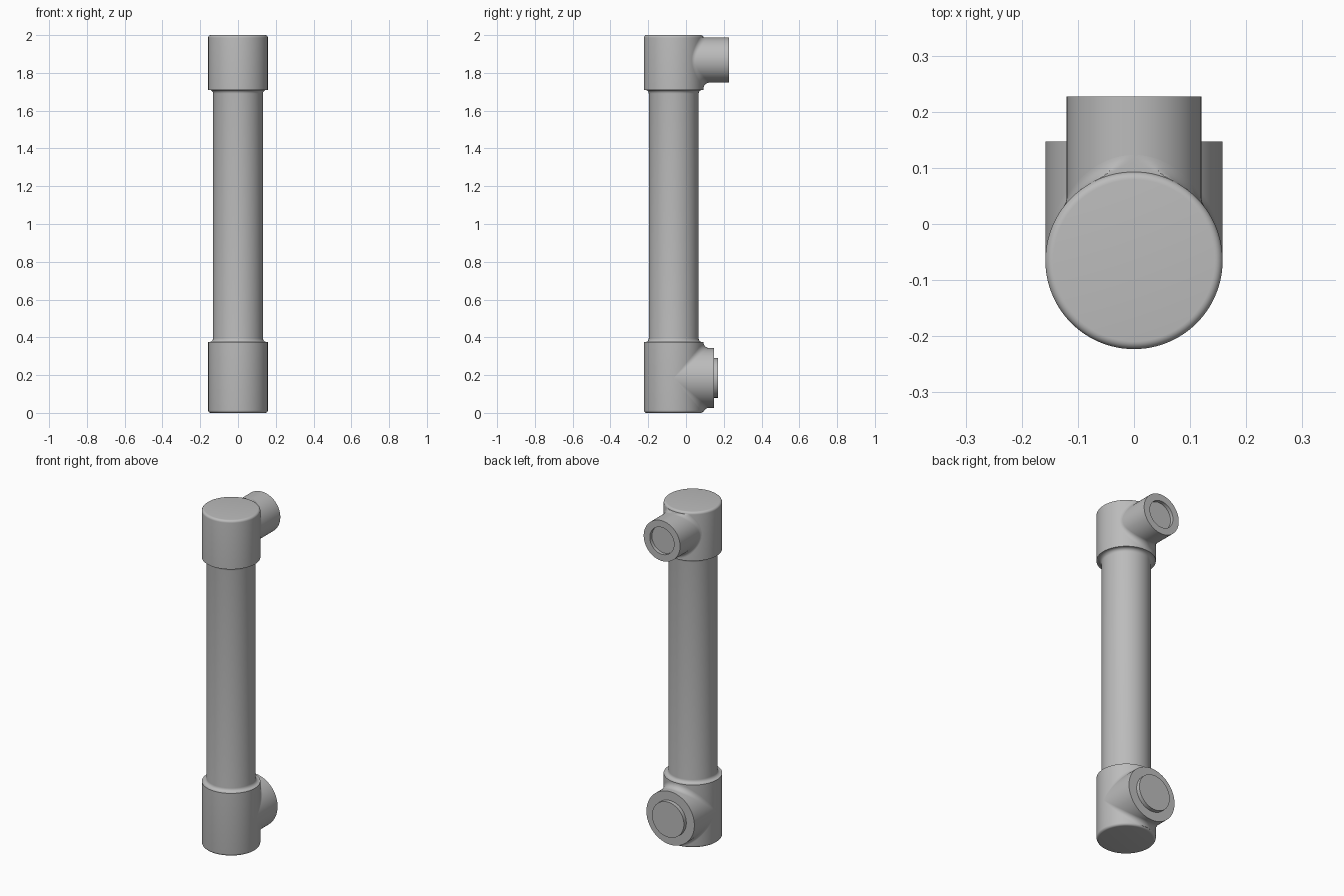
import bpy, bmesh
from math import sin, cos, pi, sqrt
from mathutils import Vector, Matrix

cube = bpy.data.objects.get("Cube")
if cube:
    bpy.data.objects.remove(cube)

AXIS_Y = -0.065          # vertical body axis
BODY_R = 0.158
TUBE_R = 0.132
SEGS = 96

grey = bpy.data.materials.new("satin grey")
grey.use_nodes = True
colour = (0.5, 0.5, 0.5, 1)
grey.diffuse_color = colour
grey.node_tree.nodes["Principled BSDF"].inputs["Base Color"].default_value = colour


def finish(name, bm):
    bmesh.ops.remove_doubles(bm, verts=bm.verts, dist=1e-5)
    bmesh.ops.recalc_face_normals(bm, faces=bm.faces)
    mesh = bpy.data.meshes.new(name)
    bm.to_mesh(mesh)
    bm.free()
    mesh.materials.append(grey)
    obj = bpy.data.objects.new(name, mesh)
    bpy.context.collection.objects.link(obj)
    bpy.ops.object.select_all(action='DESELECT')
    obj.select_set(True)
    bpy.context.view_layer.objects.active = obj
    bpy.ops.object.shade_smooth_by_angle(angle=pi / 6)
    return obj


def lathe(name, profile, z=0, sideways=False):
    """Spin (radius, height) points about the body axis, or about a port axis along y."""
    bm = bmesh.new()
    verts = [bm.verts.new((r, 0, h)) for r, h in profile]
    edges = [bm.edges.new(pair) for pair in zip(verts, verts[1:])]
    bmesh.ops.spin(bm, geom=verts + edges, cent=(0, 0, 0), axis=(0, 0, 1),
                   angle=2 * pi, steps=SEGS)
    turn = Matrix.Rotation(-pi / 2, 4, 'X') if sideways else Matrix()
    bm.transform(Matrix.Translation((0, AXIS_Y, z)) @ turn)
    return finish(name, bm)


def arc(r, h, radius, start, end, steps=6):
    """Profile points on an arc, angles in quarter turns."""
    angles = [(start + (end - start) * i / steps) * pi / 2 for i in range(steps + 1)]
    return [(r + radius * cos(a), h + radius * sin(a)) for a in angles]


def saddle(name, port_r, z, fillet, low, high):
    """Rolling-ball fillet where a port meets the round body."""
    bm = bmesh.new()
    rings = []
    for i in range(SEGS):
        t = 2 * pi * i / SEGS
        radial = Vector((cos(t), 0, sin(t)))
        ball = radial * (port_r + fillet)
        ball.y = sqrt(max(0, (BODY_R + fillet) ** 2 - ball.x ** 2))
        to_port = -radial
        to_body = Vector((-ball.x, -ball.y, 0)).normalized()
        ring = []
        for k in range(9):
            direction = to_port.lerp(to_body, k / 8).normalized()
            p = ball + direction * fillet + Vector((0, AXIS_Y, z))
            p.z = min(max(p.z, low), high)
            ring.append(bm.verts.new(p))
        rings.append(ring)
    for a, b in zip(rings, rings[1:] + rings[:1]):
        for k in range(8):
            bm.faces.new((a[k], a[k + 1], b[k + 1], b[k]))
    return finish(name, bm)


# Upper and lower end caps with rounded outer rims
edge = 0.014
lathe("upper_cap", [(0, 1.71), (BODY_R, 1.71)]
      + arc(BODY_R - edge, 2 - edge, edge, 0, 1) + [(0, 2)])
lathe("lower_cap", [(0, 0)] + arc(BODY_R - edge, edge, edge, -1, 0)
      + [(BODY_R, 0.375), (0, 0.375)])

# Tube flaring out into both caps
flare = 0.02
lathe("main_tube", arc(TUBE_R + flare, 0.375 + flare, flare, 3, 2)
      + arc(TUBE_R + flare, 1.71 - flare, flare, 2, 1))

# Upper port with a shallow recess in its end
lathe("upper_port", [(0.12, 0), (0.12, 0.292), (0.08, 0.292), (0.08, 0.272), (0, 0.272)],
      z=1.868, sideways=True)
saddle("upper_port_fillet", 0.12, 1.868, 0.03, 1.711, 1.988)

# Lower port with a raised round boss
lathe("lower_port", [(BODY_R, 0), (BODY_R, 0.212), (0.105, 0.212), (0.105, 0.235), (0, 0.235)],
      z=0.185, sideways=True)
saddle("lower_port_fillet", BODY_R, 0.185, 0.03, 0.008, 0.374)
